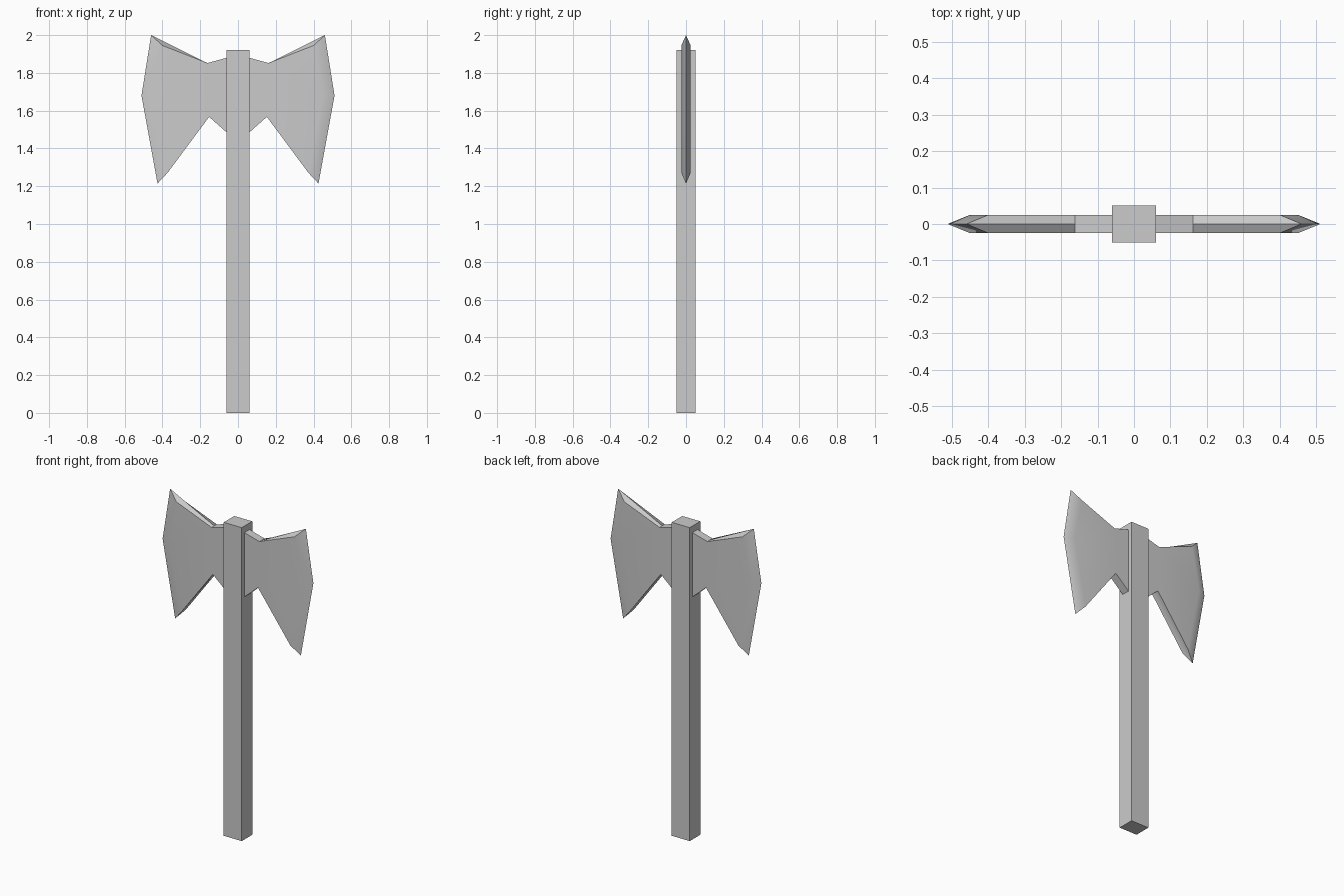
import bpy, bmesh, math

if "Cube" in bpy.data.objects:
    bpy.data.objects.remove(bpy.data.objects["Cube"])

# Handle: square post
bpy.ops.mesh.primitive_cube_add(size=1, location=(0, 0, 0.96))
handle = bpy.context.object
handle.name = "handle"
handle.scale = (0.122, 0.102, 1.92)
bpy.ops.object.transform_apply(location=True, scale=True)

# Blade profiles in x, z: flat cheek outline and sharpened centre outline
T = 0.025
top = [(0.06, 1.88), (0.162, 1.852)]
bottom = [(0.153, 1.567), (0.06, 1.485)]
cheek = top + [(0.40, 1.945), (0.45, 1.68), (0.372, 1.272)] + bottom
edge = top + [(0.46, 2.0), (0.511, 1.68), (0.426, 1.214)] + bottom

bm = bmesh.new()
front, mid, back = [[bm.verts.new((x, y, z)) for x, z in outline]
                    for outline, y in ((cheek, -T), (edge, 0), (cheek, T))]

# Flat cheeks, then bevels and rims joining them to the cutting edge
bm.faces.new(front)
bm.faces.new(back[::-1])
for a, b in ((front, mid), (mid, back)):
    for i in range(len(cheek) - 1):
        bm.faces.new((a[i], b[i], b[i + 1], a[i + 1]))
bmesh.ops.recalc_face_normals(bm, faces=bm.faces)

mesh = bpy.data.meshes.new("axe_blades")
bm.to_mesh(mesh)
bm.free()
blades = bpy.data.objects.new("axe_blades", mesh)
bpy.context.collection.objects.link(blades)

# Soft shading on the bevels, crisp elsewhere
bpy.ops.object.select_all(action='DESELECT')
blades.select_set(True)
bpy.context.view_layer.objects.active = blades
bpy.ops.object.shade_smooth_by_angle(angle=math.radians(30))

# Opposite blade
mirror = blades.modifiers.new("mirror", 'MIRROR')
mirror.use_mirror_merge = False
weighted = blades.modifiers.new("weighted_normals", 'WEIGHTED_NORMAL')
weighted.keep_sharp = True
